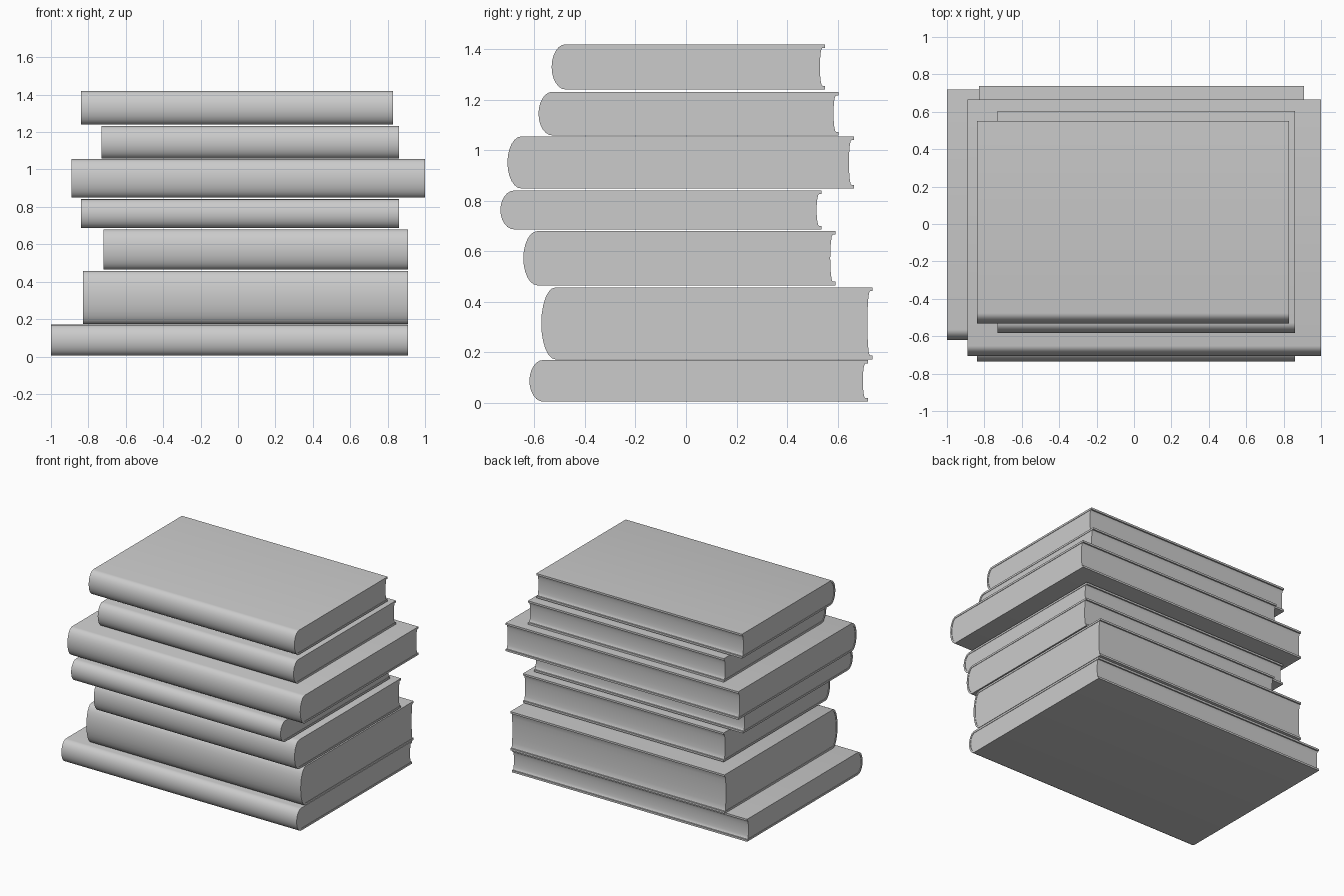
import bpy, bmesh, math

if "Cube" in bpy.data.objects:
    bpy.data.objects.remove(bpy.data.objects["Cube"])

T = 0.014        # cover board thickness
SPINE = 0.055    # depth of the rounded spine


def arc(y_flat, depth, zc, half, n=12):
    """Half-ellipse bulging to -y, running from top to bottom."""
    return [(y_flat - depth * math.sin(math.pi * i / n),
             zc + half * math.cos(math.pi * i / n)) for i in range(n + 1)]


def extrude_x(name, profile, x0, x1):
    """Extrude a closed (y, z) profile along x."""
    bm = bmesh.new()
    face = bm.faces.new([bm.verts.new((x0, y, z)) for y, z in profile])
    ext = bmesh.ops.extrude_face_region(bm, geom=[face])
    verts = [v for v in ext["geom"] if isinstance(v, bmesh.types.BMVert)]
    bmesh.ops.translate(bm, verts=verts, vec=(x1 - x0, 0, 0))
    bmesh.ops.recalc_face_normals(bm, faces=bm.faces[:])
    mesh = bpy.data.meshes.new(name)
    bm.to_mesh(mesh)
    bm.free()
    ob = bpy.data.objects.new(name, mesh)
    bpy.context.collection.objects.link(ob)
    bpy.ops.object.select_all(action='DESELECT')
    ob.select_set(True)
    bpy.context.view_layer.objects.active = ob
    bpy.ops.object.shade_smooth_by_angle(angle=math.radians(35))
    return ob


def book(i, x0, x1, y0, y1, z0, z1):
    zc, half, yf = (z0 + z1) / 2, (z1 - z0) / 2, y0 + SPINE
    inner = arc(yf, SPINE - T, zc, half - T)
    # wraparound cover: two boards joined by the rounded spine
    cover = ([(y1, z1)] + arc(yf, SPINE, zc, half) + [(y1, z0), (y1, z0 + T)]
             + inner[::-1] + [(y1, z1 - T)])
    extrude_x(f"book_{i}_cover", cover, x0, x1)
    # page block with a slightly hollow fore edge
    fore = arc(y1 - 0.01, 0.01, zc, half - T, 8)
    extrude_x(f"book_{i}_pages", inner + fore[::-1], x0 + 0.003, x1 - 0.003)


# x range, y range, z range of each book, bottom to top
books = [
    (-1.00, 0.91, -0.62, 0.72, 0.005, 0.170),
    (-0.83, 0.91, -0.573, 0.738, 0.173, 0.457),
    (-0.72, 0.91, -0.644, 0.591, 0.466, 0.680),
    (-0.84, 0.86, -0.735, 0.537, 0.687, 0.841),
    (-0.89, 1.00, -0.707, 0.665, 0.849, 1.055),
    (-0.73, 0.86, -0.584, 0.604, 1.059, 1.232),
    (-0.84, 0.83, -0.532, 0.550, 1.241, 1.420),
]
for i, b in enumerate(books, 1):
    book(i, *b)
